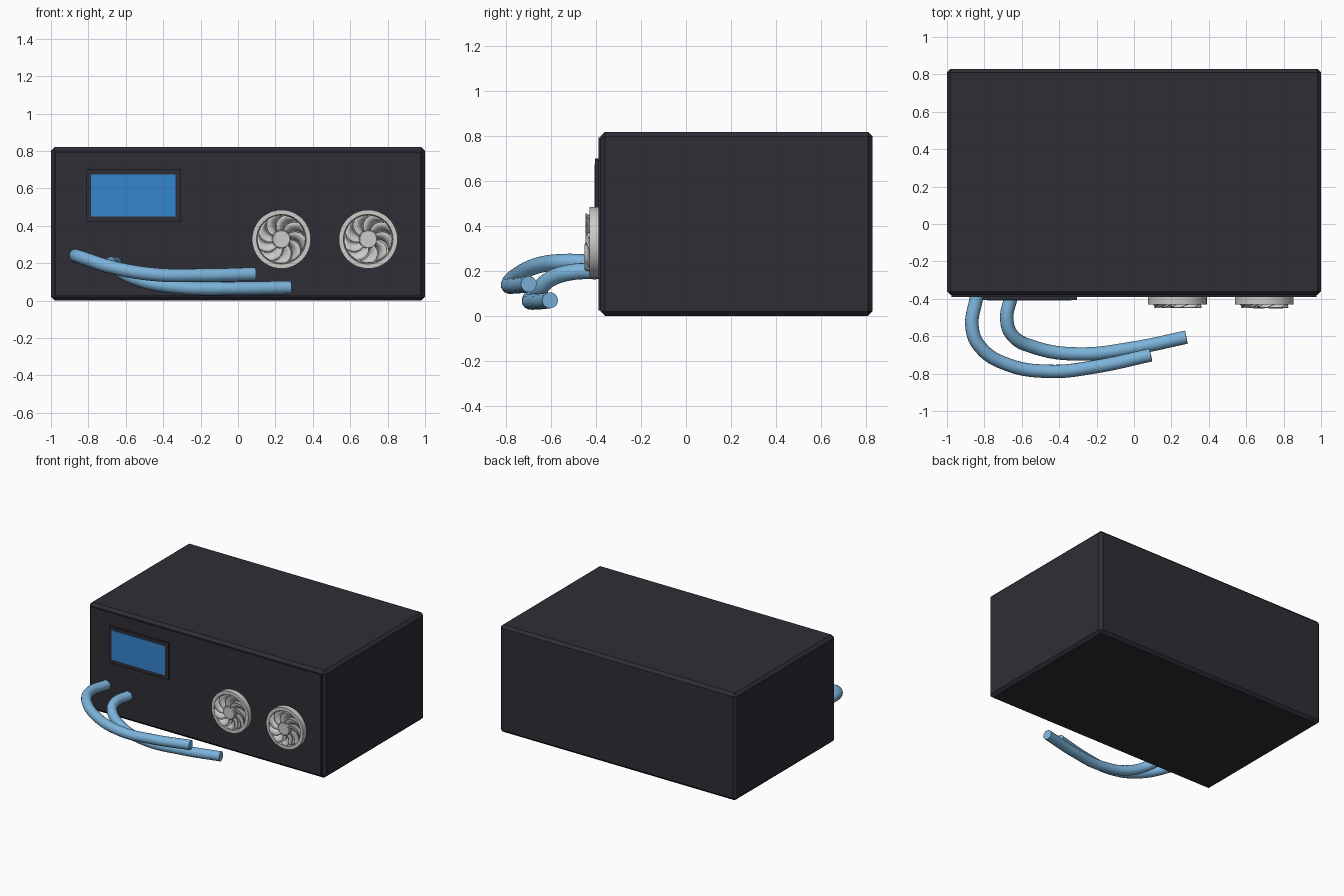
import bpy, bmesh, math
from mathutils import Matrix, Vector

cube = bpy.data.objects.get("Cube")
if cube:
    bpy.data.objects.remove(cube, do_unlink=True)


def material(name, rgb):
    m = bpy.data.materials.new(name)
    m.use_nodes = True
    m.diffuse_color = (*rgb, 1)
    m.node_tree.nodes["Principled BSDF"].inputs["Base Color"].default_value = (*rgb, 1)
    return m


CHARCOAL = material("charcoal", (0.027, 0.027, 0.036))
SCREEN = material("screen blue", (0.036, 0.24, 0.62))
HOSE = material("hose blue", (0.2, 0.45, 0.7))
GREY = material("light grey", (0.6, 0.6, 0.59))


def finish(name, bm, *mats):
    bmesh.ops.recalc_face_normals(bm, faces=bm.faces)
    mesh = bpy.data.meshes.new(name)
    bm.to_mesh(mesh)
    bm.free()
    for m in mats:
        mesh.materials.append(m)
    obj = bpy.data.objects.new(name, mesh)
    bpy.context.collection.objects.link(obj)
    return obj


def smooth(obj):
    bpy.ops.object.select_all(action='DESELECT')
    obj.select_set(True)
    bpy.context.view_layer.objects.active = obj
    bpy.ops.object.shade_smooth_by_angle(angle=math.radians(35))


def box(name, low, high, mat, bevel=0):
    low, high = Vector(low), Vector(high)
    bm = bmesh.new()
    place = Matrix.Translation((low + high) / 2) @ Matrix.Diagonal((*(high - low), 1))
    bmesh.ops.create_cube(bm, size=1, matrix=place)
    if bevel:
        bmesh.ops.bevel(bm, geom=bm.edges[:], offset=bevel, segments=1, affect='EDGES')
    return finish(name, bm, mat)


def lathe(name, profile, x, z, mat, steps=48):
    """Spin (radius, y) points about an axis along y."""
    bm = bmesh.new()
    verts = [bm.verts.new((r, y, 0)) for r, y in profile]
    edges = [bm.edges.new(pair) for pair in zip(verts, verts[1:])]
    bmesh.ops.spin(bm, geom=verts + edges, cent=(0, 0, 0), axis=(0, 1, 0),
                   angle=math.tau, steps=steps)
    bmesh.ops.remove_doubles(bm, verts=bm.verts, dist=0.0002)
    bmesh.ops.translate(bm, verts=bm.verts, vec=(x, 0, z))
    obj = finish(name, bm, mat)
    smooth(obj)
    return obj


def fan_blades(name, x, z, count=9, rows=7):
    """Swept, pitched blades fanned around the hub."""
    bm = bmesh.new()
    for i in range(count):
        grid = []
        for k in range(rows):
            t = k / (rows - 1)
            r = 0.045 + 0.083 * t
            start = math.tau * i / count - 0.55 * t * t
            row = []
            for s in (0, 0.5, 1):
                a = start + s * 0.6
                y = -0.418 - 0.03 * s
                row.append(bm.verts.new((x + r * math.cos(a), y, z + r * math.sin(a))))
            grid.append(row)
        for a, b in zip(grid, grid[1:]):
            for j in range(2):
                bm.faces.new((a[j], a[j + 1], b[j + 1], b[j]))
    obj = finish(name, bm, GREY)
    obj.modifiers.new("thickness", 'SOLIDIFY').thickness = 0.004
    smooth(obj)


def hose(name, points, cap):
    """Round tube through the points, with a coloured disc on the free end."""
    curve = bpy.data.curves.new(name, 'CURVE')
    curve.dimensions = '3D'
    curve.bevel_depth = 0.036
    curve.bevel_resolution = 6
    curve.resolution_u = 10
    curve.use_fill_caps = True
    spline = curve.splines.new('BEZIER')
    spline.bezier_points.add(len(points) - 1)
    for bp, p in zip(spline.bezier_points, points):
        bp.co = p
        bp.handle_left_type = bp.handle_right_type = 'AUTO'
    curve.materials.append(HOSE)
    curve.materials.append(cap)
    obj = bpy.data.objects.new(name, curve)
    bpy.context.collection.objects.link(obj)
    bpy.ops.object.select_all(action='DESELECT')
    obj.select_set(True)
    bpy.context.view_layer.objects.active = obj
    bpy.ops.object.convert(target='MESH')
    end = Vector(points[-1])
    for f in obj.data.polygons:
        if len(f.vertices) > 4 and (f.center - end).length < 0.02:
            f.material_index = 1
    smooth(obj)


# Cabinet and front panel
box("cabinet", (-1, -0.38, 0), (1, 0.83, 0.82), CHARCOAL, 0.02)
box("front_panel", (-0.975, -0.39, 0.025), (0.975, -0.37, 0.795), CHARCOAL)

# Display
box("display_bezel", (-0.81, -0.405, 0.42), (-0.305, -0.38, 0.7), CHARCOAL)
box("display_screen", (-0.785, -0.408, 0.45), (-0.333, -0.4, 0.675), SCREEN)

# Fans
for side, x in (("right", 0.232), ("left", 0.696)):
    z = 0.328
    lathe(side + "_fan_housing", [(0, -0.415), (0.13, -0.415), (0.133, -0.43),
                                  (0.157, -0.43), (0.157, -0.385), (0, -0.385)], x, z, GREY)
    lathe(side + "_fan_hub", [(0, -0.443), (0.045, -0.443), (0.05, -0.438),
                              (0.05, -0.41)], x, z, GREY)
    fan_blades(side + "_fan_blades", x, z)

# Hoses
hose("outer_hose", [(-0.84, -0.38, 0.235), (-0.865, -0.56, 0.24), (-0.82, -0.66, 0.225),
                    (-0.68, -0.75, 0.18), (-0.45, -0.788, 0.14), (-0.2, -0.762, 0.135),
                    (0.09, -0.7, 0.142)], SCREEN)
hose("inner_hose", [(-0.655, -0.38, 0.2), (-0.68, -0.51, 0.195), (-0.65, -0.595, 0.17),
                    (-0.53, -0.66, 0.11), (-0.3, -0.695, 0.07), (0, -0.663, 0.065),
                    (0.28, -0.605, 0.07)], GREY)
